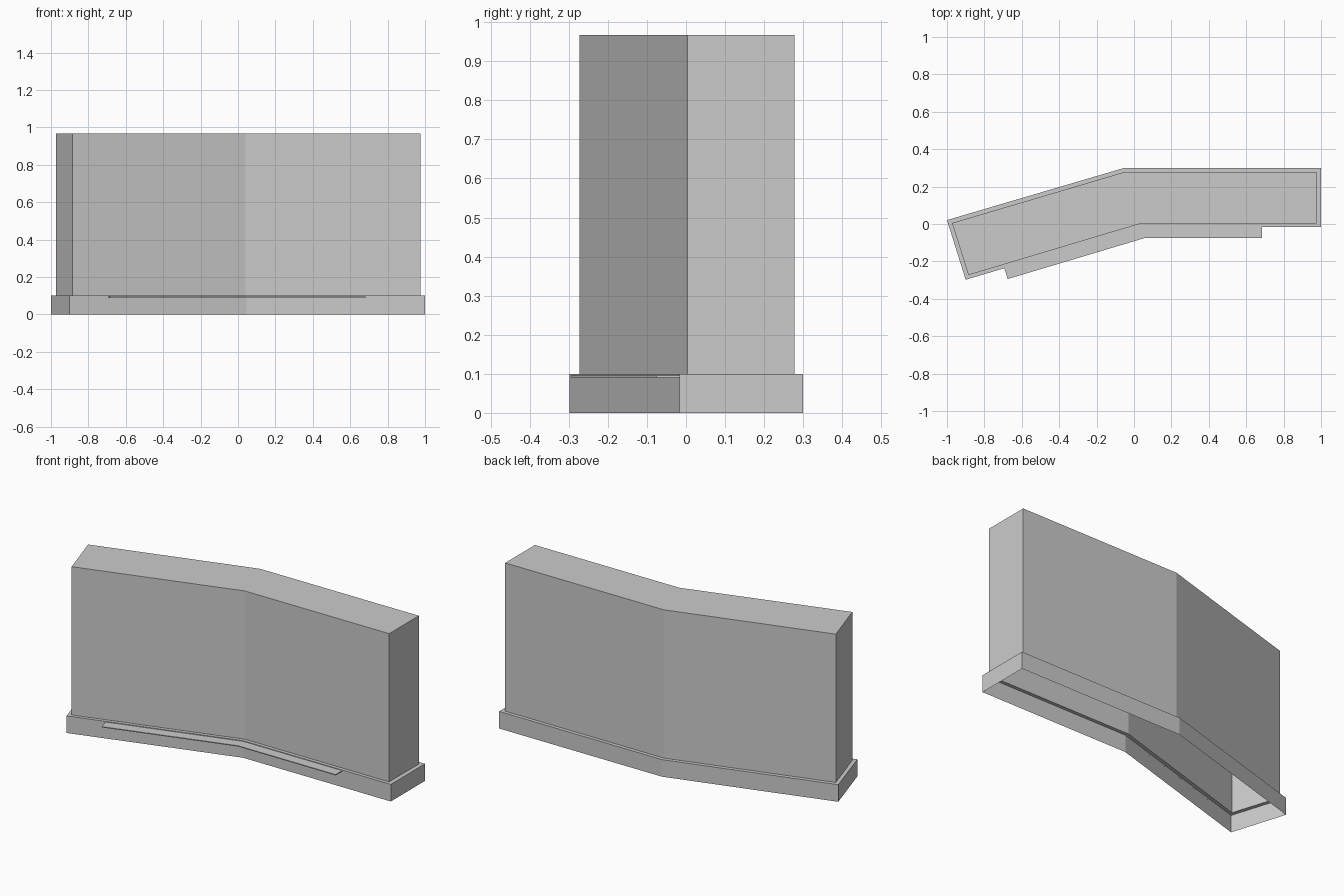
import bpy, bmesh

if "Cube" in bpy.data.objects:
    bpy.data.objects.remove(bpy.data.objects["Cube"])

# Plan outlines of the bent wall: back-left, back bend, back-right, front-right, front bend, front-left
BASE = [(-1, 0.021), (-0.055, 0.299), (1, 0.299), (1, -0.016), (0.045, -0.016), (-0.9, -0.298)]
BODY = [(-0.973, 0.005), (-0.051, 0.278), (0.975, 0.278), (0.975, 0.004), (0.041, 0.004), (-0.885, -0.273)]
# Thin shelf along the front of the plinth
SHELF = [(-0.693, -0.236), (0.045, -0.016), (0.685, -0.016), (0.685, -0.076), (0.054, -0.076), (-0.675, -0.294)]


def loft(name, rings, cap_top=True, cap_bottom=False):
    """Join stacked outlines (outline, z) with side quads and optional caps."""
    bm = bmesh.new()
    loops = [[bm.verts.new((x, y, z)) for x, y in outline] for outline, z in rings]
    n = len(loops[0])
    for low, high in zip(loops, loops[1:]):
        for i in range(n):
            j = (i + 1) % n
            bm.faces.new((low[j], low[i], high[i], high[j]))
    # caps as two quads, one per arm of the bend
    for ring, wanted in ((loops[-1], cap_top), (loops[0], cap_bottom)):
        if wanted:
            a, b, c, d, e, f = ring
            quads = [(f, e, b, a), (e, d, c, b)]
            for q in quads:
                bm.faces.new(q if ring is loops[-1] else q[::-1])
    mesh = bpy.data.meshes.new(name)
    bm.to_mesh(mesh)
    bm.free()
    obj = bpy.data.objects.new(name, mesh)
    bpy.context.collection.objects.link(obj)
    return obj


# Hollow wall, open underneath: plinth skirt, narrow ledge, tall body
loft("wall_shell", [(BASE, 0), (BASE, 0.1), (BODY, 0.1), (BODY, 0.967)])

# Front shelf
loft("front_shelf", [(SHELF, 0.091), (SHELF, 0.096)], cap_bottom=True)
